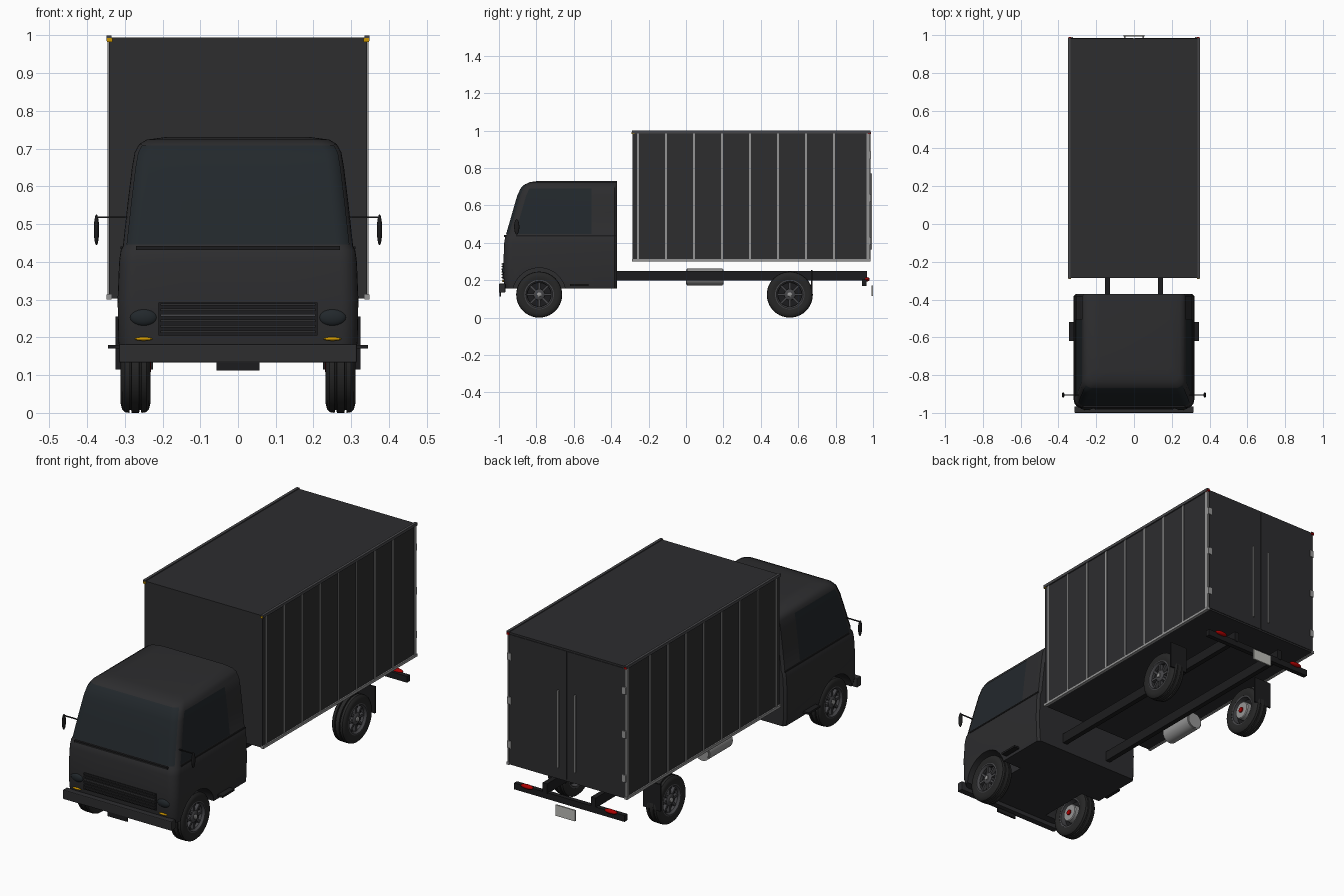
import bpy, bmesh
from math import sin, cos, pi, radians
from mathutils import Matrix, Vector

if "Cube" in bpy.data.objects:
    bpy.data.objects.remove(bpy.data.objects["Cube"])

def mat(name, r, g, b):
    m = bpy.data.materials.new(name)
    m.diffuse_color = (r, g, b, 1)
    m.use_nodes = True
    m.node_tree.nodes["Principled BSDF"].inputs["Base Color"].default_value = m.diffuse_color
    return m

BODY = mat("dark_paint", .026, .026, .028)
BLACK = mat("black_trim", .012, .012, .013)
TYRE = mat("rubber", .02, .02, .02)
RIM = mat("dark_metal", .06, .06, .065)
METAL = mat("metal", .3, .3, .3)
GLASS = mat("glass", .016, .021, .025)
AMBER = mat("amber", .6, .3, .0)
RED = mat("red", .4, .0, .0)
PLATE = mat("plate", .5, .5, .47)

def finish(name, bm, m, smooth=True):
    bmesh.ops.recalc_face_normals(bm, faces=bm.faces)
    me = bpy.data.meshes.new(name)
    bm.to_mesh(me)
    bm.free()
    ob = bpy.data.objects.new(name, me)
    bpy.context.collection.objects.link(ob)
    me.materials.append(m)
    if smooth:
        smooth_by_angle(ob)
    return ob

def smooth_by_angle(ob):
    bpy.ops.object.select_all(action='DESELECT')
    ob.select_set(True)
    bpy.context.view_layer.objects.active = ob
    bpy.ops.object.shade_smooth_by_angle(angle=radians(35))

def add_box(bm, x, y, z, rot=None):
    """Box from (min, max) ranges, optional rotation matrix about the origin."""
    M = Matrix.Translation(((x[0]+x[1])/2, (y[0]+y[1])/2, (z[0]+z[1])/2)) @ \
        Matrix.Diagonal((x[1]-x[0], y[1]-y[0], z[1]-z[0], 1))
    return bmesh.ops.create_cube(bm, size=1, matrix=(rot @ M) if rot else M)["verts"]

def box(name, x, y, z, m, bevel=0):
    bm = bmesh.new()
    add_box(bm, x, y, z)
    if bevel:
        bmesh.ops.bevel(bm, geom=bm.edges[:], offset=bevel, segments=2, affect='EDGES', profile=.5)
    return finish(name, bm, m, False)

def side(s, a, b):
    return tuple(sorted((s*a, s*b)))

def ellipsoid(name, c, r, m):
    bm = bmesh.new()
    bmesh.ops.create_uvsphere(bm, u_segments=24, v_segments=12, radius=1,
                              matrix=Matrix.Translation(c) @ Matrix.Diagonal((*r, 1)))
    return finish(name, bm, m)

def lathe_x(name, profile, loc, m, s=1, n=40, closed=True):
    """Revolve (x, radius) points about the x axis."""
    bm = bmesh.new()
    rings = [[bm.verts.new((loc[0]+s*x, loc[1]+r*cos(2*pi*i/n), loc[2]+r*sin(2*pi*i/n)))
              for i in range(n)] for x, r in profile]
    pairs = list(zip(rings, rings[1:] + rings[:1])) if closed else list(zip(rings, rings[1:]))
    for a, b in pairs:
        for i in range(n):
            bm.faces.new((a[i], a[(i+1) % n], b[(i+1) % n], b[i]))
    if not closed:
        bm.faces.new(rings[0])
        bm.faces.new(rings[-1])
    return finish(name, bm, m)

# --- Cab: stacked rounded sections (z, front y, half width)
LEVELS = [(.155, -.966, .312), (.19, -.974, .317), (.30, -.976, .319), (.40, -.972, .315),
          (.43, -.967, .311), (.442, -.960, .305), (.56, -.926, .292), (.65, -.900, .281),
          (.69, -.882, .274), (.712, -.862, .262), (.724, -.835, .242), (.731, -.79, .19)]
BACK = -.37

def section(z):
    for (z0, y0, w0), (z1, y1, w1) in zip(LEVELS, LEVELS[1:]):
        if z <= z1:
            t = (z-z0)/(z1-z0)
            return y0+(y1-y0)*t, w0+(w1-w0)*t
    return LEVELS[-1][1:]

def front_arc(z, r=.045, off=0, limit=90):
    """Half of the front outline, from the centre round the corner."""
    yf, w = section(z)
    pts = [(x*(w-r), yf-off) for x in (0, .5)]
    for i in range(7):
        a = radians(limit*i/6)
        pts.append((w-r+(r+off)*sin(a), yf+r-(r+off)*cos(a)))
    return pts

bm = bmesh.new()
rings = []
for z, yf, w in LEVELS:
    half = front_arc(z) + [(w, BACK-.012), (w-.012, BACK)]
    ring = half + [(-x, y) for x, y in reversed(half[1:])]
    rings.append([bm.verts.new((x, y, z)) for x, y in ring])
n = len(rings[0])
for a, b in zip(rings, rings[1:]):
    for i in range(n):
        bm.faces.new((a[i], a[(i+1) % n], b[(i+1) % n], b[i]))
bm.faces.new(rings[0])
bm.faces.new(rings[-1])
cab = finish("cab", bm, BODY, False)

# wheel arches cut into the cab
WY, RY, WZ = -.785, .555, .123
for s in (1, -1):
    cut = lathe_x("arch_cutter", [(.2, .143), (.4, .143)], (0, WY, WZ), BLACK, s, 48, False)
    mod = cab.modifiers.new("arch", 'BOOLEAN')
    mod.object = cut
    mod.solver = 'EXACT'
    bpy.context.view_layer.objects.active = cab
    bpy.ops.object.modifier_apply(modifier=mod.name)
    bpy.data.objects.remove(cut)
smooth_by_angle(cab)

# --- Windscreen wraps the front, side windows lie on the doors
def patch(name, rows, m):
    bm = bmesh.new()
    vs = [[bm.verts.new(p) for p in row] for row in rows]
    for a, b in zip(vs, vs[1:]):
        for i in range(len(a)-1):
            bm.faces.new((a[i], a[i+1], b[i+1], b[i]))
    return finish(name, bm, m)

rows = []
for z in (.446, .50, .56, .65, .69, .708):
    h = front_arc(z, off=.003, limit=48)
    rows.append([(x, y, z) for x, y in [(-x, y) for x, y in reversed(h[1:])] + h])
patch("windscreen", rows, GLASS)
for s in (1, -1):
    rows = []
    for z in (.446, .56, .65, .69):
        yf, w = section(z)
        rows.append([(s*(w+.002), y, z) for y in (yf+.045, -.505)])
    patch("side_window", rows, GLASS)
    box("belt_trim", side(s, .300, .3115), (-.91, -.38), (.434, .441), BLACK)
box("cowl_trim", (-.27, .27), (-.972, -.95), (.432, .442), BLACK)

# --- Grille, lamps and front bumper
box("grille_back", (-.21, .21), (-.980, -.96), (.205, .292), BLACK)
for i in range(6):
    z = .212 + i*.0145
    box("grille_slat", (-.206, .206), (-.986, -.97), (z, z+.006), RIM if i == 3 else BODY)
box("front_bumper", (-.315, .315), (-1.0, -.966), (.133, .182), BODY, .004)
box("front_plate", (-.057, .057), (-.998, -.99), (.112, .15), BLACK)
for s in (1, -1):
    ellipsoid("headlight", (s*.25, -.970, .253), (.037, .014, .023), GLASS)
    ellipsoid("front_indicator", (s*.25, -.976, .196), (.024, .009, .005), AMBER)
    ellipsoid("mirror", (s*.375, -.905, .485), (.007, .014, .041), BLACK)
    box("mirror_arm", side(s, .285, .375), (-.907, -.902), (.516, .521), BLACK)
    box("cab_step", side(s, .28, .345), (-.62, -.52), (.170, .180), BLACK)

# --- Chassis, tank, rear bumper
for s in (1, -1):
    box("chassis_rail", side(s, .127, .153), (-.90, .968), (.198, .25), BLACK)
    box("mud_flap", side(s, .225, .325), (.668, .676), (.115, .255), BLACK)
    ellipsoid("tail_light", (s*.243, .968, .205), (.036, .014, .011), RED)
box("rear_bumper", (-.32, .32), (.942, .966), (.170, .203), BLACK)
box("rear_plate", (-.056, .056), (.992, 1.0), (.115, .172), PLATE)
bm = bmesh.new()
bmesh.ops.create_cone(bm, cap_ends=True, segments=32, radius1=.045, radius2=.045, depth=.2,
                      matrix=Matrix.Translation((-.23, .10, .217)) @ Matrix.Rotation(pi/2, 4, 'X'))
bmesh.ops.bevel(bm, geom=[e for e in bm.edges if abs(e.verts[0].co.y-e.verts[1].co.y) < .01],
                offset=.005, segments=2, affect='EDGES')
finish("fuel_tank", bm, METAL)

# --- Wheels: grooved tyre, spoked rim, hub and inner brake drum
TYRE_P = [(.238, .078), (.232, .098), (.236, .114), (.243, .121), (.256, .123), (.257, .116),
          (.261, .116), (.262, .123), (.282, .123), (.283, .116), (.287, .116), (.288, .123),
          (.300, .121), (.307, .114), (.311, .098), (.306, .078)]
for y in (WY, RY):
    for s in (1, -1):
        c = (0, y, WZ)
        lathe_x("tyre", TYRE_P, c, TYRE, s)
        lathe_x("rim_ring", [(.238, .08), (.306, .08), (.308, .072), (.296, .064), (.24, .07)], c, RIM, s)
        lathe_x("rim_disc", [(.268, .072), (.280, .072)], c, BLACK, s, 40, False)
        lathe_x("hub", [(.268, .03), (.296, .03), (.301, .024), (.302, .014)], c, RIM, s, 24, False)
        lathe_x("hub_cap", [(.29, .013), (.308, .012), (.311, .007)], c, METAL, s, 16, False)
        lathe_x("brake_drum", [(.236, .042), (.240, .046), (.272, .046)], c, METAL, s, 32, False)
        lathe_x("axle_stub", [(.230, .014), (.24, .014)], c, RED, s, 16, False)
        bm = bmesh.new()
        for k in range(8):
            add_box(bm, side(s, .278, .297), (-.006, .006), (.022, .07),
                    Matrix.Translation(c) @ Matrix.Rotation(k*pi/4, 4, 'X'))
        finish("wheel_spokes", bm, RIM, False)

# --- Cargo box with ribs, rails, doors
B0, B1 = -.285, .983
box("cargo_box", (-.342, .342), (B0, B1), (.303, .995), BODY)
for s in (1, -1):
    for i in range(8):
        y = -.256 + i*.1495
        box("side_rib", side(s, .338, .346), (y-.005, y+.005), (.31, .99), METAL)
    box("rear_post", side(s, .338, .346), (.966, .984), (.31, .99), METAL)
    box("top_rail", side(s, .335, .349), (B0-.003, B1+.003), (.985, 1.0), RIM)
    box("bottom_rail", side(s, .335, .349), (B0-.003, B1+.003), (.300, .314), METAL)
    box("cargo_door", side(s, .002, .333), (B1-.005, B1+.003), (.312, .985), BODY)
    bm = bmesh.new()
    add_box(bm, side(s, .045, .053), (B1, .994), (.365, .77))
    finish("door_lock_rod", bm, METAL, False)
    for z in (.41, .64, .87):
        box("door_hinge", side(s, .322, .344), (B1, .99), (z-.018, z+.018), METAL)
    box("front_marker", side(s, .333, .347), (B0-.006, B0+.01), (.983, .993), AMBER)
    box("rear_marker", side(s, .333, .347), (B1-.01, B1+.006), (.983, .993), RED)
